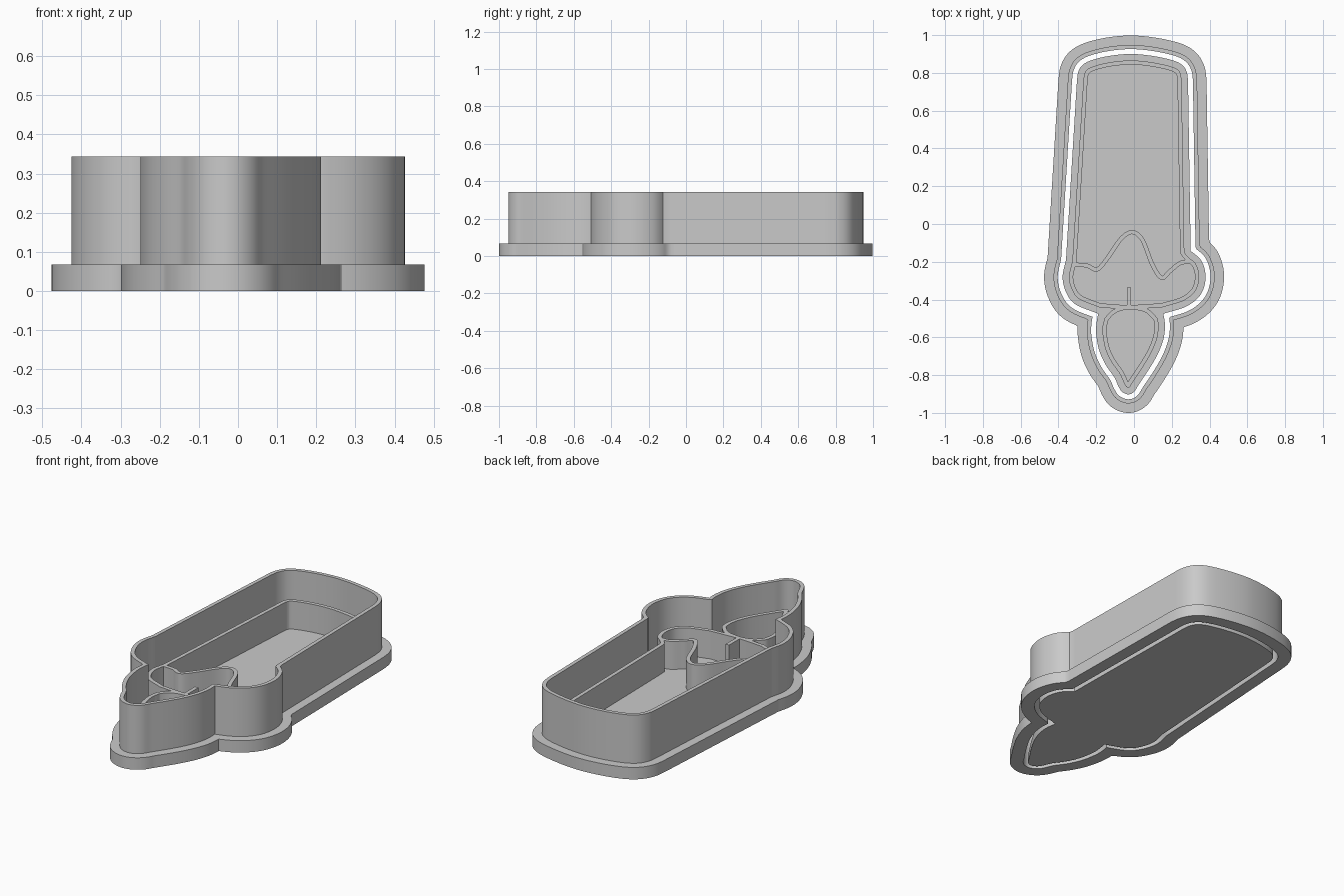
import bpy, bmesh
from mathutils import Vector
from mathutils.geometry import intersect_point_line

cube = bpy.data.objects.get("Cube")
if cube:
    bpy.data.objects.remove(cube, do_unlink=True)

grey = bpy.data.materials.new("plain grey plastic")
grey.use_nodes = True
grey.diffuse_color = (0.59, 0.59, 0.59, 1)
grey.node_tree.nodes["Principled BSDF"].inputs["Base Color"].default_value = grey.diffuse_color

WALL_IN, WALL_OUT, FLANGE_OUT = 0.026, 0.048, 0.098
WALL_TOP, FLANGE_TOP, PLATE_TOP, RIDGE_TOP = 0.343, 0.068, 0.047, 0.206
RIDGE_INSET, RIDGE_HALF = 0.045, 0.011


def smooth(points, steps=8):
    """Catmull-Rom curve through a run of points."""
    p = [Vector(q) for q in points]
    p = [2 * p[0] - p[1]] + p + [2 * p[-1] - p[-2]]
    out = []
    for a, b, c, d in zip(p, p[1:], p[2:], p[3:]):
        for i in range(steps):
            t = i / steps
            out.append(0.5 * (2 * b + (c - a) * t + (2 * a - 5 * b + 4 * c - d) * t * t
                              + (3 * b - a - 3 * c + d) * t ** 3))
    return out + [p[-2]]


def outline(*runs):
    """Join smooth runs with straight, evenly divided sides into a closed loop."""
    pts = [q for run in runs for q in smooth(run)]
    out = []
    for a, b in zip(pts, pts[1:] + pts[:1]):
        n = max(1, round((b - a).length / 0.02))
        if (b - a).length > 1e-5:
            out += [a.lerp(b, i / n) for i in range(n)]
    return out


def segment_distance(p, a, b):
    q, t = intersect_point_line(p, a, b)
    return (p - a.lerp(b, min(1, max(0, t)))).length


def offset(loop, d, closed=True):
    """Move a counter-clockwise loop outward by d, trimming where it folds over itself."""
    n = len(loop)
    out = []
    for i, p in enumerate(loop):
        a = loop[i - 1] if closed or i else p
        b = loop[(i + 1) % n] if closed or i < n - 1 else p
        t = (b - a).normalized()
        out.append(p + Vector((t.y, -t.x)) * d)
    if not closed:
        return out
    sides = list(zip(loop, loop[1:] + loop[:1]))
    return [q for q in out
            if min(segment_distance(q, a, b) for a, b in sides) > abs(d) * 0.97]


def prism(name, loops, z0, z1):
    """Solid from an outer loop and optional holes, between two heights."""
    curve = bpy.data.curves.new(name, 'CURVE')
    curve.dimensions = '2D'
    curve.fill_mode = 'BOTH'
    curve.extrude = (z1 - z0) / 2
    for loop in loops:
        s = curve.splines.new('POLY')
        s.points.add(len(loop) - 1)
        for point, q in zip(s.points, loop):
            point.co = (q.x, q.y, 0, 1)
        s.use_cyclic_u = True
    temp = bpy.data.objects.new(name + " helper", curve)
    bpy.context.collection.objects.link(temp)
    bpy.context.view_layer.update()
    mesh = bpy.data.meshes.new_from_object(
        temp.evaluated_get(bpy.context.evaluated_depsgraph_get()))
    bpy.data.objects.remove(temp, do_unlink=True)
    bm = bmesh.new()
    bm.from_mesh(mesh)
    bmesh.ops.remove_doubles(bm, verts=bm.verts, dist=1e-5)
    bmesh.ops.recalc_face_normals(bm, faces=bm.faces)
    bmesh.ops.translate(bm, verts=bm.verts, vec=(0, 0, (z0 + z1) / 2))
    bm.to_mesh(mesh)
    bm.free()
    mesh.materials.clear()
    mesh.materials.append(grey)
    obj = bpy.data.objects.new(name, mesh)
    bpy.context.collection.objects.link(obj)
    bpy.ops.object.select_all(action='DESELECT')
    obj.select_set(True)
    bpy.context.view_layer.objects.active = obj
    bpy.ops.object.shade_smooth_by_angle(angle=0.5)


# Outline runs, counter-clockwise seen from above
neck_left, neck_right = (-0.19, -0.475), (0.155, -0.475)
cap = [(0.286, 0.76), (0.279, 0.805), (0.255, 0.842), (0.20, 0.868), (0.09, 0.891), (-0.02, 0.9),
       (-0.13, 0.89), (-0.222, 0.868), (-0.272, 0.842), (-0.295, 0.805), (-0.302, 0.76)]
left_bulge = [(-0.36, -0.19), (-0.378, -0.28), (-0.36, -0.36), (-0.31, -0.425), neck_left]
tip_sides = [(-0.199, -0.53), (-0.2, -0.585), (-0.184, -0.67), (-0.15, -0.745), (-0.105, -0.81),
             (-0.082, -0.86), (-0.062, -0.889), (-0.03, -0.902), (0.0, -0.889), (0.026, -0.849),
             (0.08, -0.768), (0.125, -0.69), (0.153, -0.62), (0.163, -0.565), (0.163, -0.52)]
right_bulge = [neck_right, (0.28, -0.435), (0.355, -0.37), (0.379, -0.28),
               (0.357, -0.195), (0.30, -0.142)]
base = outline(cap, left_bulge, [neck_left] + tip_sides + [neck_right], right_bulge)

# Outer cutter
wall_in, wall_out = offset(base, WALL_IN), offset(base, WALL_OUT)
prism("cutter_wall", [wall_out, wall_in], 0, WALL_TOP)
prism("cutter_flange", [offset(base, FLANGE_OUT), wall_out], 0, FLANGE_TOP)

# Inner stamp plate
prism("stamp_plate", [base], 0, PLATE_TOP)

# Raised rings around the body and the tip
body = outline(cap, left_bulge, [neck_left, (-0.03, -0.485), neck_right], right_bulge)
tip_closed = outline(tip_sides + [(0.148, -0.475), (0.08, -0.415), (-0.03, -0.397),
                                  (-0.12, -0.42), (-0.18, -0.475), (-0.199, -0.53)])
for name, loop in (("body_ridge", body), ("tip_ridge", tip_closed)):
    rings = [offset(loop, -RIDGE_INSET + s * RIDGE_HALF) for s in (1, -1)]
    prism(name, rings, PLATE_TOP, RIDGE_TOP)

# Wavy ridge and short stem ridge
wave = smooth([(-0.32, -0.215), (-0.25, -0.22), (-0.195, -0.24), (-0.14, -0.18), (-0.07, -0.08),
               (-0.01, -0.043), (0.045, -0.085), (0.095, -0.21), (0.145, -0.285),
               (0.19, -0.25), (0.245, -0.207), (0.3, -0.2)])
stem = [Vector((-0.026, -0.335)), Vector((-0.026, -0.44))]
for name, line in (("wave_ridge", wave), ("stem_ridge", stem)):
    strip = offset(line, RIDGE_HALF, False) + offset(line, -RIDGE_HALF, False)[::-1]
    prism(name, [strip], PLATE_TOP, RIDGE_TOP)
